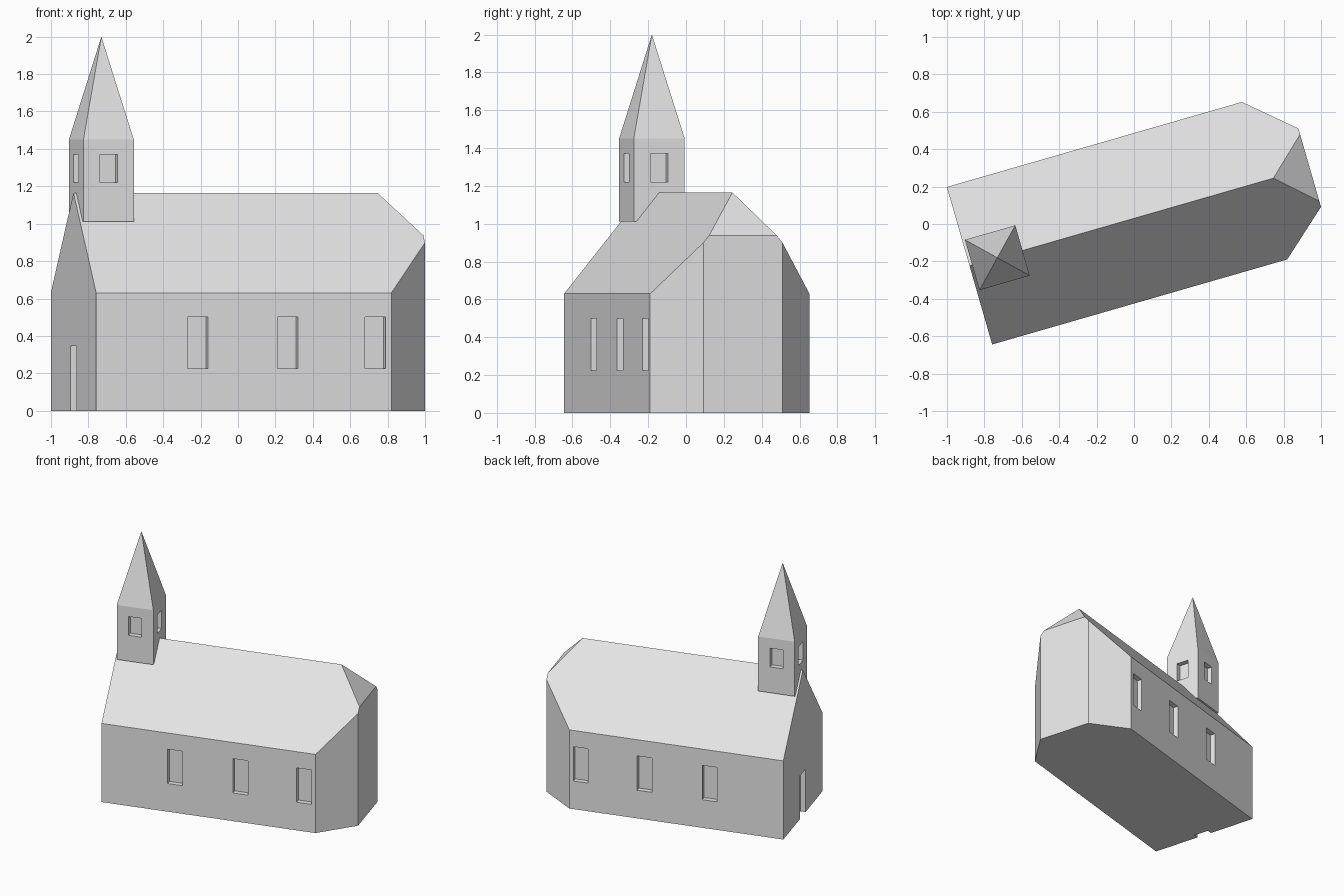
import bpy, bmesh, math
from mathutils import Vector, Matrix

if "Cube" in bpy.data.objects:
    bpy.data.objects.remove(bpy.data.objects["Cube"])

TURN = math.radians(16.08)          # church axis against x
ORIGIN = (-0.008, 0.028, 0)
WEST, EAST = -0.907, 0.986          # ends along the axis
HALF, EAVES, RIDGE = 0.438, 0.63, 1.165

stone = bpy.data.materials.new("pale grey")
stone.diffuse_color = (0.8, 0.8, 0.8, 1)
stone.use_nodes = True
stone.node_tree.nodes["Principled BSDF"].inputs["Base Color"].default_value = stone.diffuse_color


def add_object(name, bm):
    bmesh.ops.recalc_face_normals(bm, faces=bm.faces[:])
    mesh = bpy.data.meshes.new(name)
    bm.to_mesh(mesh)
    bm.free()
    mesh.materials.append(stone)
    obj = bpy.data.objects.new(name, mesh)
    bpy.context.collection.objects.link(obj)
    return obj


def add_box(bm, x, y, z):
    size = Vector((x[1] - x[0], y[1] - y[0], z[1] - z[0]))
    mid = Vector((sum(x), sum(y), sum(z))) / 2
    bmesh.ops.create_cube(
        bm, size=1, matrix=Matrix.Translation(mid) @ Matrix.Diagonal(size).to_4x4())


def slice_off(bm, point, normal):
    """Remove everything on the normal side of a plane and close the cut."""
    geom = bm.verts[:] + bm.edges[:] + bm.faces[:]
    cut = bmesh.ops.bisect_plane(bm, geom=geom, plane_co=point, plane_no=normal,
                                 clear_outer=True)["geom_cut"]
    edges = [e for e in cut if isinstance(e, bmesh.types.BMEdge)]
    bmesh.ops.edgeloop_fill(bm, edges=edges)


def carve(obj, boxes):
    """Cut recesses into an object."""
    bm = bmesh.new()
    for box in boxes:
        add_box(bm, *box)
    cutter = add_object("recess_cutter", bm)
    cutter.hide_render = True
    mod = obj.modifiers.new("recesses", 'BOOLEAN')
    mod.operation, mod.solver, mod.object = 'DIFFERENCE', 'EXACT', cutter
    bpy.context.view_layer.objects.active = obj
    bpy.ops.object.modifier_apply(modifier=mod.name)
    bpy.data.objects.remove(cutter)


# Nave: gabled profile extruded along the axis
bm = bmesh.new()
profile = [(-HALF, 0), (HALF, 0), (HALF, EAVES), (0, RIDGE), (-HALF, EAVES)]
gable = bm.faces.new([bm.verts.new((WEST, y, z)) for y, z in profile])
side = bmesh.ops.extrude_face_region(bm, geom=[gable])
bmesh.ops.translate(bm, vec=(EAST - WEST, 0, 0),
                    verts=[v for v in side["geom"] if isinstance(v, bmesh.types.BMVert)])
bmesh.ops.recalc_face_normals(bm, faces=bm.faces[:])
# Hipped roof end and the two slanted corners of the choir
slice_off(bm, (0.784, 0, RIDGE), (0.227, 0, 0.202))
for s in (-1, 1):
    slice_off(bm, (0.735, s * HALF, 0), (0.220, s * 0.251, 0))
nave = add_object("nave", bm)

# Side windows and west door
D = 0.04
recesses = [((WEST - 0.1, WEST + D), (-0.06, 0.06), (-0.1, 0.345))]
for u in (-0.342, 0.158, 0.647):
    for s in (-1, 1):
        recesses.append(((u - 0.057, u + 0.057),
                         sorted((s * (HALF - D), s * (HALF + 0.1))), (0.225, 0.5)))
carve(nave, recesses)

# Bell tower: box whose top is raised to a spire
T, CX = 0.14, -0.752
bm = bmesh.new()
add_box(bm, (CX - T, CX + T), (-T, T), (1.013, 1.45))
top = max(bm.faces, key=lambda f: f.calc_center_median().z)
tip = bmesh.ops.poke(bm, faces=[top])["verts"][0]
tip.co.z = 2.0
tower = add_object("bell_tower", bm)

# One opening in each tower wall
openings = []
for s in (-1, 1):
    deep = sorted((s * (T - D), s * (T + 0.1)))
    openings.append(((CX - 0.049, CX + 0.049), deep, (1.22, 1.37)))
    openings.append(((CX + deep[0], CX + deep[1]), (-0.049, 0.049), (1.22, 1.37)))
carve(tower, openings)

for obj in (nave, tower):
    obj.rotation_euler.z = TURN
    obj.location = ORIGIN
